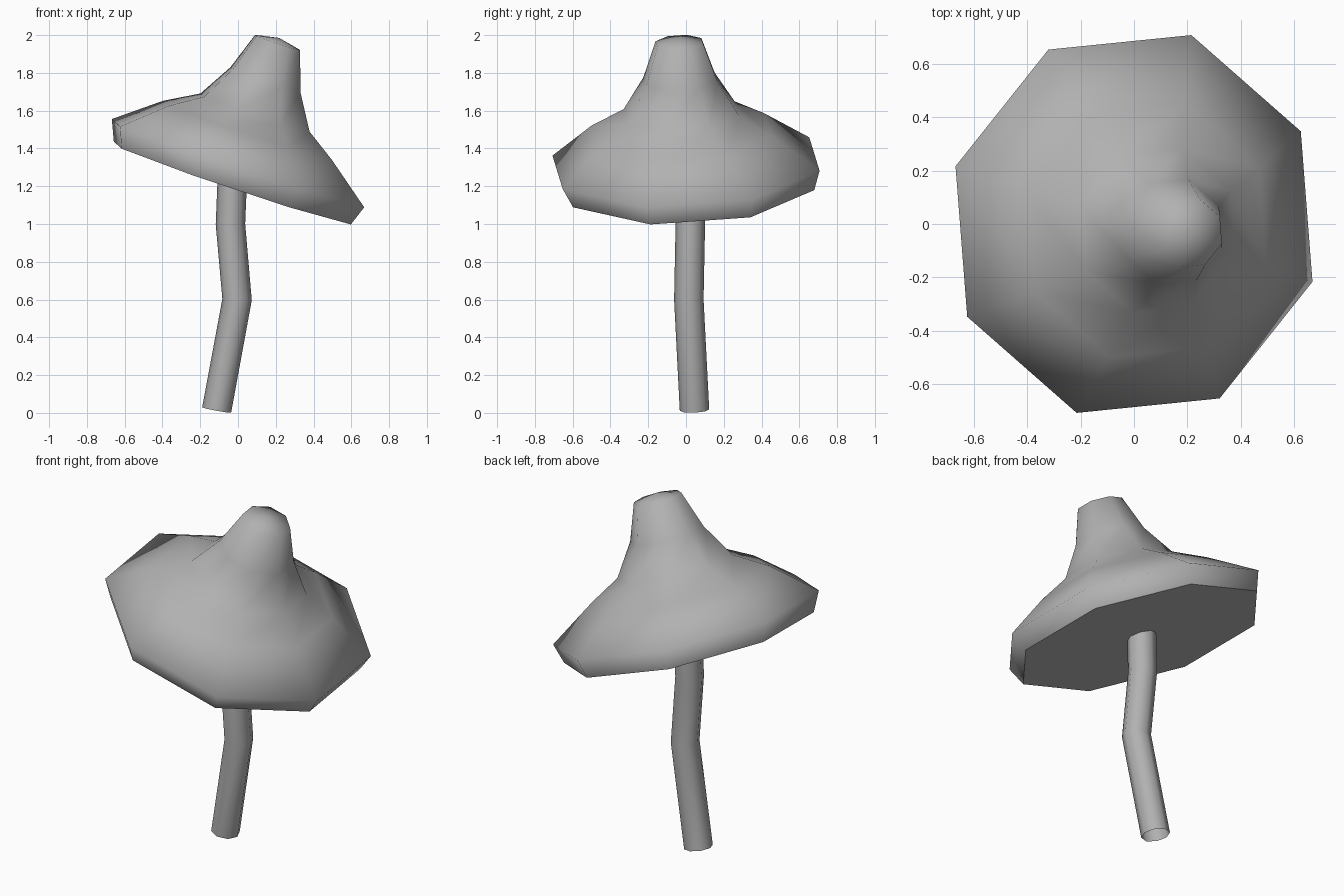
import bpy, bmesh
from math import cos, sin, tau, radians
from mathutils import Vector

if "Cube" in bpy.data.objects:
    bpy.data.objects.remove(bpy.data.objects["Cube"])

grey = bpy.data.materials.new("plain_grey")
grey.use_nodes = True
colour = (0.44, 0.44, 0.44, 1)
grey.diffuse_color = colour
grey.node_tree.nodes["Principled BSDF"].inputs["Base Color"].default_value = colour

SIDES = 8


def ring(bm, centre, radius, normal, turn):
    """Octagonal ring of vertices square to the normal."""
    n = Vector(normal).normalized()
    across = Vector((0, 1, 0)).cross(n).normalized()
    along = n.cross(across)
    verts = []
    for i in range(SIDES):
        a = turn + tau * i / SIDES
        offset = across * cos(a) + along * sin(a)
        verts.append(bm.verts.new(Vector(centre) + offset * radius))
    return verts


def skin(bm, rings):
    """Quads between each ring and the next."""
    for low, high in zip(rings, rings[1:]):
        for i in range(SIDES):
            j = (i + 1) % SIDES
            bm.faces.new((low[i], low[j], high[j], high[i]))


def finish(bm, name):
    for f in bm.faces:
        f.smooth = True
        if len(f.verts) == SIDES:
            f.smooth = False
            for e in f.edges:
                e.smooth = False
    mesh = bpy.data.meshes.new(name)
    bm.to_mesh(mesh)
    bm.free()
    mesh.materials.append(grey)
    obj = bpy.data.objects.new(name, mesh)
    bpy.context.collection.objects.link(obj)


# Tilted cap: rings of (centre, radius) from the flat underside to the tip
tilt = Vector((0.335, -0.045, 1))
cap_rings = [
    ((-0.03, 0.015, 1.217), 0.695),
    ((0, 0, 1.322), 0.74),
    ((0.05, -0.025, 1.496), 0.495),
    ((0.09, -0.025, 1.59), 0.32),
    ((0.145, -0.03, 1.765), 0.205),
    ((0.21, -0.035, 1.96), 0.132),
]
bm = bmesh.new()
rings = [ring(bm, c, r, tilt, radians(-17)) for c, r in cap_rings]
skin(bm, rings)
bm.faces.new(rings[0][::-1])
tip = bm.verts.new(Vector(cap_rings[-1][0]) + tilt * 0.025)
for i in range(SIDES):
    bm.faces.new((rings[-1][i], rings[-1][(i + 1) % SIDES], tip))
finish(bm, "mushroom_cap")

# Bent stem: an open tube along a path
path = [Vector(p) for p in ((-0.113, 0.045, 0.015), (-0.005, 0.015, 0.6),
                            (-0.04, 0.023, 1.0), (-0.03, 0.028, 1.24))]
bm = bmesh.new()
rings = []
for i, p in enumerate(path):
    ahead = path[min(i + 1, len(path) - 1)]
    behind = path[max(i - 1, 0)]
    normal = (ahead - p).normalized() + (p - behind).normalized()
    rings.append(ring(bm, p, 0.078, normal, 0))
skin(bm, rings)
finish(bm, "mushroom_stem")
